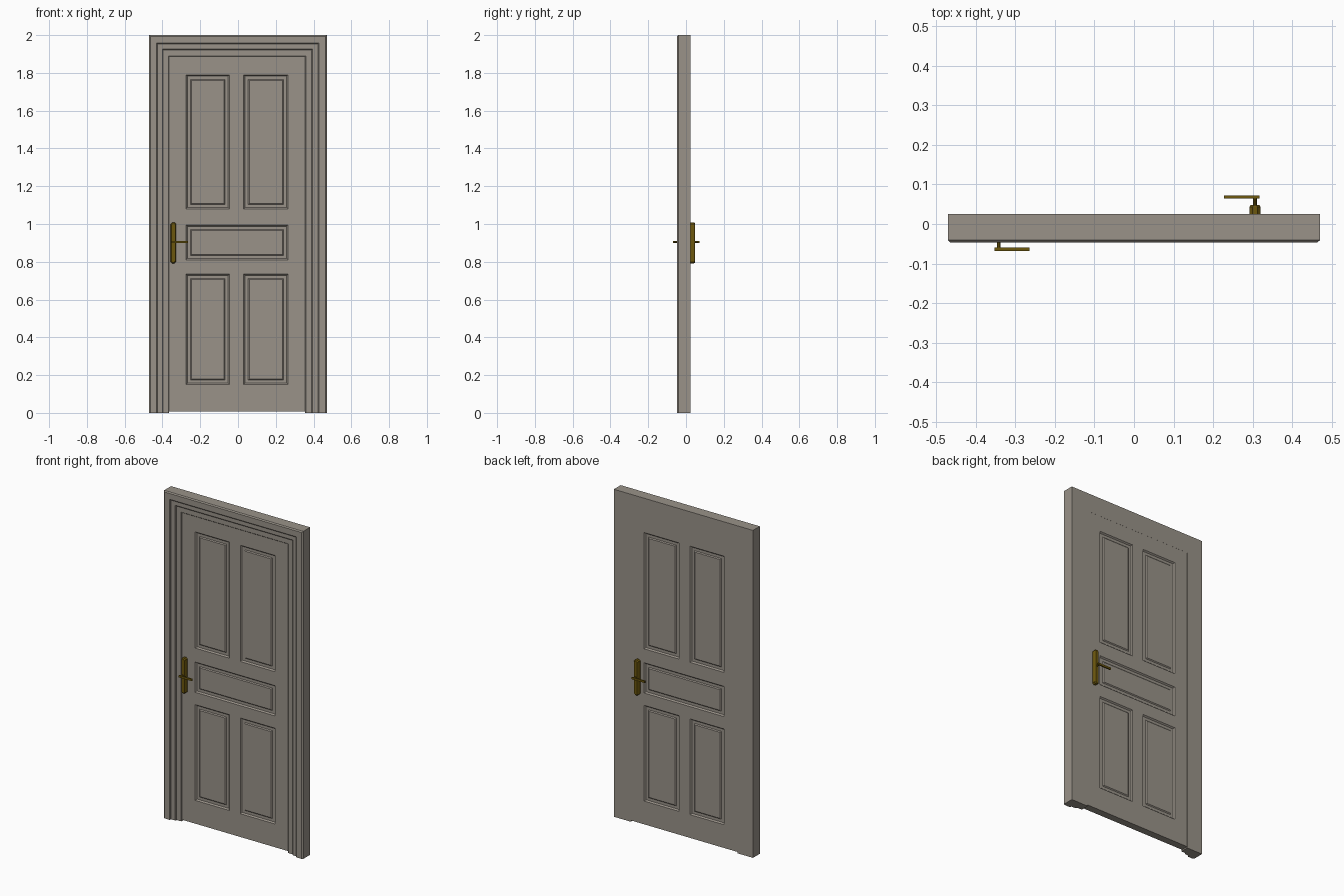
import bpy, bmesh, math
from mathutils import Vector

if "Cube" in bpy.data.objects:
    bpy.data.objects.remove(bpy.data.objects["Cube"])


def material(name, rgb):
    m = bpy.data.materials.new(name)
    m.diffuse_color = (*rgb, 1)
    m.use_nodes = True
    m.node_tree.nodes["Principled BSDF"].inputs["Base Color"].default_value = m.diffuse_color
    return m


GREY = material("warm grey paint", (0.32, 0.29, 0.25))
BRASS = material("dark brass", (0.15, 0.095, 0.004))


def finish(bm, name, mat):
    me = bpy.data.meshes.new(name)
    bm.to_mesh(me)
    bm.free()
    me.materials.append(mat)
    ob = bpy.data.objects.new(name, me)
    bpy.context.collection.objects.link(ob)
    return ob


def box(bm, x0, x1, y0, y1, z0, z1):
    vs = bmesh.ops.create_cube(bm, size=1)["verts"]
    for v in vs:
        v.co = Vector(((x0 + x1) / 2 + v.co.x * (x1 - x0),
                       (y0 + y1) / 2 + v.co.y * (y1 - y0),
                       (z0 + z1) / 2 + v.co.z * (z1 - z0)))


# Frame: stepped moulding profile (inset from outside, y) swept round three sides
profile = [(0, 0.025), (0, -0.041), (0.006, -0.047), (0.039, -0.047),
           (0.044, -0.042), (0.044, -0.036), (0.069, -0.036), (0.074, -0.031),
           (0.074, -0.026), (0.103, -0.026), (0.106, -0.023), (0.106, 0.025)]
bm = bmesh.new()
W = 0.47
rings = []
for sx, top in ((-1, False), (-1, True), (1, True), (1, False)):
    ring = []
    for d, y in profile:
        k = d * (1.08 if sx > 0 else 1.0)
        ring.append(bm.verts.new((sx * (W - k), y, 2 - d * 1.08 if top else 0)))
    rings.append(ring)
n = len(profile)
for a, b in zip(rings, rings[1:]):
    for i in range(n):
        j = (i + 1) % n
        bm.faces.new((a[i], a[j], b[j], b[i]))
bm.faces.new(rings[0])
bm.faces.new(rings[-1])
bmesh.ops.recalc_face_normals(bm, faces=bm.faces)
finish(bm, "door_frame", GREY)

# Door leaf: rails and stiles around five moulded panels on both sides
X0, X1, Z0, Z1 = -0.365, 0.356, 0.008, 1.887
YF, YB = -0.02, 0.0245
L, A, B, R = -0.275, -0.045, 0.03, 0.265
panels = [(L, A, 0.15, 0.735), (B, R, 0.15, 0.735), (L, R, 0.81, 0.995),
          (L, A, 1.08, 1.79), (B, R, 1.08, 1.79)]
solid = [(X0, L, Z0, Z1), (R, X1, Z0, Z1), (L, R, Z0, 0.15), (L, R, 0.735, 0.81),
         (L, R, 0.995, 1.08), (L, R, 1.79, Z1), (A, B, 0.15, 0.735), (A, B, 1.08, 1.79)]
bm = bmesh.new()


def rect(r, y, front):
    x0, x1, z0, z1 = r
    pts = [(x0, y, z0), (x1, y, z0), (x1, y, z1), (x0, y, z1)]
    return bm.faces.new([bm.verts.new(p) for p in (pts if front else pts[::-1])])


for y, front in ((YF, True), (YB, False)):
    for r in solid:
        rect(r, y, front)
    fields = [rect(r, y, front) for r in panels]
    bm.normal_update()
    # moulded recess, flat margin, raised field
    for thick, depth in ((0.010, -0.008), (0.024, 0), (0.008, 0.005)):
        bmesh.ops.inset_individual(bm, faces=fields, thickness=thick, depth=depth)
        bm.normal_update()
# leaf edges
corners = [(X0, Z0), (X1, Z0), (X1, Z1), (X0, Z1)]
for (xa, za), (xb, zb) in zip(corners, corners[1:] + corners[:1]):
    bm.faces.new([bm.verts.new(p) for p in
                  ((xa, YF, za), (xa, YB, za), (xb, YB, zb), (xb, YF, zb))])
finish(bm, "door_leaf", GREY)


# Handles: bevelled back plate, round stem and flat lever, turned round for the back
def handle(side, s, cx, surface):
    bm = bmesh.new()
    zc, hw, hh, c = 0.90, 0.0145, 0.108, 0.008

    def outline(inset, y):
        w, h = hw - inset, hh - inset
        return [bm.verts.new((cx + px, surface + s * y, zc + pz)) for px, pz in
                ((-w, -h + c), (-w + c, -h), (w - c, -h), (w, -h + c),
                 (w, h - c), (w - c, h), (-w + c, h), (-w, h - c))]
    loops = [outline(0, -0.002), outline(0, 0.018), outline(0.004, 0.024)]
    for a, b in zip(loops, loops[1:]):
        for i in range(8):
            j = (i + 1) % 8
            bm.faces.new((a[i], a[j], b[j], b[i]))
    bm.faces.new(loops[0])
    bm.faces.new(loops[-1])
    bmesh.ops.recalc_face_normals(bm, faces=bm.faces)
    finish(bm, side + "_handle_plate", BRASS)

    bm = bmesh.new()
    zl = 0.905
    stem = bmesh.ops.create_cone(bm, cap_ends=True, segments=10, radius1=0.005,
                                 radius2=0.005, depth=0.024)["verts"]
    for v in stem:
        v.co = Vector((cx + v.co.x, surface + s * (0.033 + v.co.z), zl + v.co.y))
    if s < 0:
        bmesh.ops.recalc_face_normals(bm, faces=bm.faces)
    ya, yb = sorted((surface + s * 0.040, surface + s * 0.048))
    xa, xb = sorted((cx + s * 0.011, cx - s * 0.078))
    box(bm, xa, xb, ya, yb, zl - 0.006, zl + 0.006)
    bmesh.ops.recalc_face_normals(bm, faces=bm.faces)
    finish(bm, side + "_handle_lever", BRASS)


handle("front", -1, -0.342, YF)
handle("back", 1, 0.306, YB)
